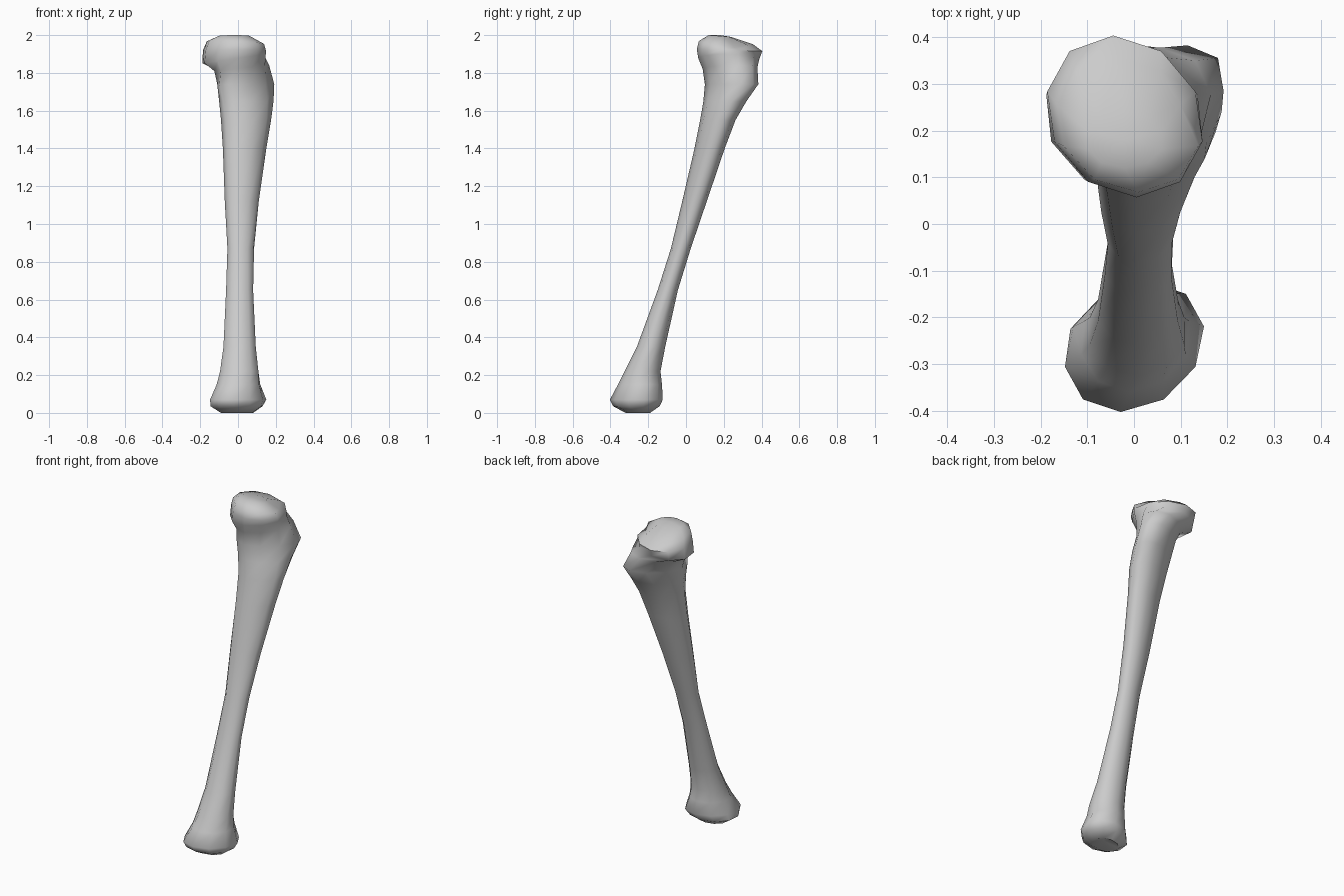
import bpy, bmesh, math

SIDES = 10

# Cross-sections: z, x min, x max, y min, y max, shear, (z tilt along x, z tilt along y)
lower_rings = [
    (0.00, -0.09, 0.08, -0.32, -0.19, 0.1),
    (0.035, -0.145, 0.13, -0.385, -0.14, 0.1),
    (0.07, -0.148, 0.15, -0.403, -0.123, 0.2),
    (0.15, -0.113, 0.118, -0.36, -0.127, 0.1),
    (0.22, -0.095, 0.108, -0.325, -0.135, 0.0),
    (0.35, -0.077, 0.094, -0.26, -0.11, 0.0),
    (0.65, -0.063, 0.08, -0.15, -0.043, 0.0),
    (0.87, -0.056, 0.085, -0.08, 0.025, 0.1),
    (1.12, -0.07, 0.11, -0.02, 0.11, 0.2),
    (1.40, -0.08, 0.15, 0.045, 0.205, 0.3),
]
upper_rings = [
    (1.55, -0.09, 0.175, 0.075, 0.262, 0.3),
    (1.65, -0.10, 0.188, 0.092, 0.32, 0.4),
    (1.74, -0.11, 0.192, 0.10, 0.383, 0.55),
    (1.825, -0.125, 0.165, 0.088, 0.378, 0.25, 0.015, 0.0),
    (1.875, -0.188, 0.147, 0.065, 0.388, -0.1, 0.025, 0.0),
    (1.92, -0.186, 0.147, 0.057, 0.404, -0.15, 0.0, -0.005),
    (1.96, -0.165, 0.138, 0.068, 0.355, -0.15, -0.01, -0.01),
    (1.995, -0.10, 0.06, 0.12, 0.24, 0.0, 0.0, -0.005),
]


def fit(values, lo, hi):
    a, b = min(values), max(values)
    return [lo + (v - a) / (b - a) * (hi - lo) for v in values]


def add_ring(bm, z, x0, x1, y0, y1, shear, kx=0.0, ky=0.0):
    angles = [math.radians(-90 + 360 * i / SIDES) for i in range(SIDES)]
    u = [math.cos(a) + shear * math.sin(a) for a in angles]
    v = [math.sin(a) for a in angles]
    return [bm.verts.new((x, y, z + kx * s + ky * t))
            for x, y, s, t in zip(fit(u, x0, x1), fit(v, y0, y1), u, v)]


def add_cap(bm, ring, centre):
    c = bm.verts.new(centre)
    for i in range(SIDES):
        bm.faces.new((ring[i], ring[(i + 1) % SIDES], c))


# Loft the whole bone through its cross-sections
bm = bmesh.new()
rings = [add_ring(bm, *r) for r in lower_rings + upper_rings]
for a, b in zip(rings, rings[1:]):
    for i in range(SIDES):
        j = (i + 1) % SIDES
        bm.faces.new((a[i], a[j], b[j], b[i]))

# Hollow lower joint and domed upper joint
add_cap(bm, rings[0], (0.0, -0.26, 0.025))
add_cap(bm, rings[-1], (-0.02, 0.18, 2.0))

# Small notch on the rim of the head, beside the raised back corner
notch = rings[-2][3]
notch.co.x -= 0.025
notch.co.z -= 0.015

bmesh.ops.recalc_face_normals(bm, faces=bm.faces[:])
mesh = bpy.data.meshes.new("leg_bone")
bm.to_mesh(mesh)
bm.free()
bone = bpy.data.objects.new("leg_bone", mesh)
bpy.context.collection.objects.link(bone)
bpy.context.view_layer.objects.active = bone
bone.select_set(True)
bpy.ops.object.shade_smooth_by_angle(angle=math.radians(55))
